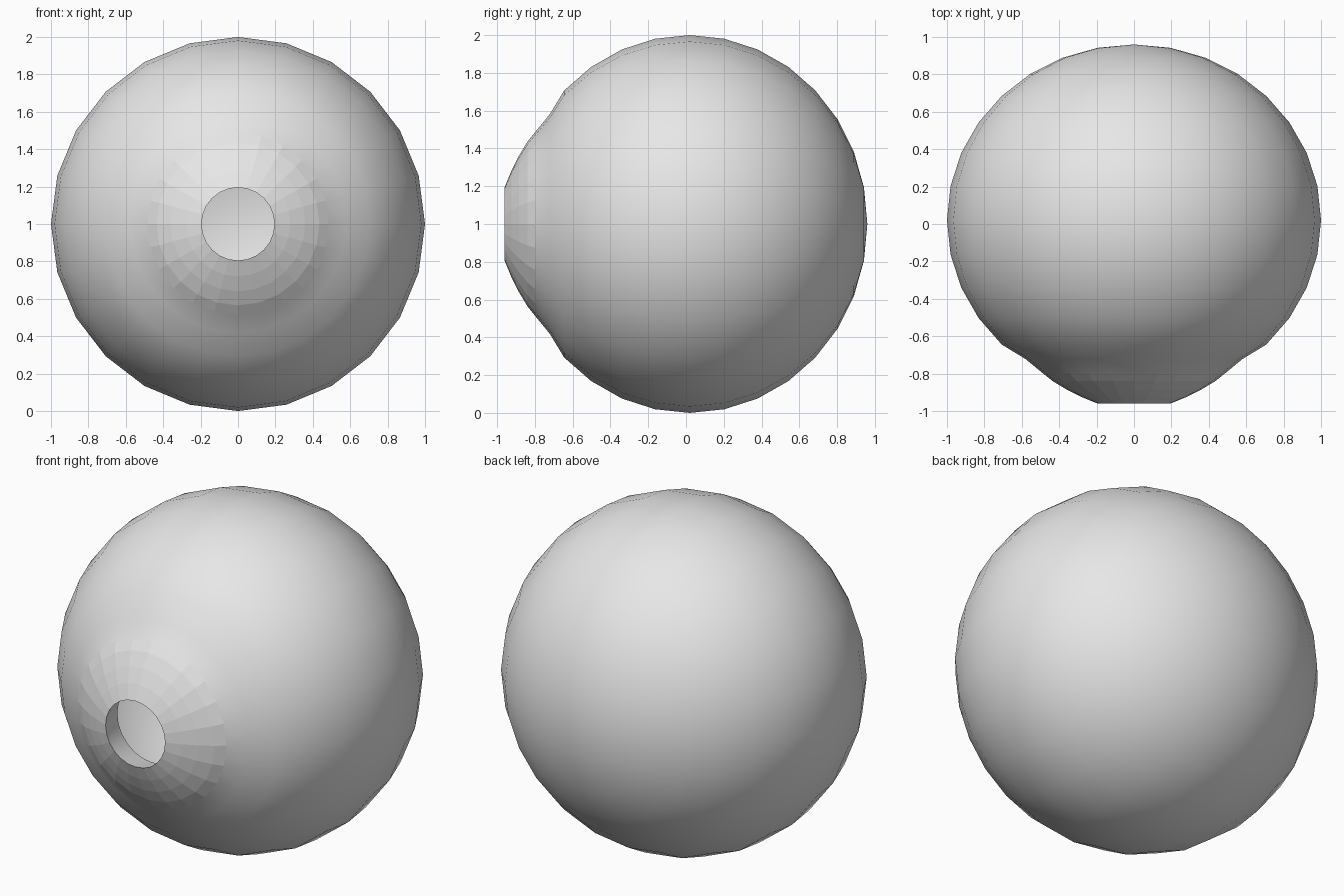
import bpy, bmesh, math

if "Cube" in bpy.data.objects:
    bpy.data.objects.remove(bpy.data.objects["Cube"])

SEG = 24


def lathe(name, profile, mat, smooth):
    """Spin (radius, y) points about the y axis through z = 1."""
    bm = bmesh.new()
    rings = []
    for r, y in profile:
        if r < 1e-4:
            rings.append([bm.verts.new((0, y, 1))])
        else:
            rings.append([bm.verts.new((r * math.cos(2 * math.pi * i / SEG), y,
                                        1 + r * math.sin(2 * math.pi * i / SEG)))
                          for i in range(SEG)])
    for a, b in zip(rings, rings[1:]):
        for i in range(SEG):
            j = (i + 1) % SEG
            if len(a) == 1:
                f = bm.faces.new((a[0], b[i], b[j]))
            else:
                f = bm.faces.new((a[i], b[i], b[j], a[j]))
            f.smooth = smooth
            f.normal_update()
            # profiles run back to front, so outward faces point away from the centre
            c = f.calc_center_median()
            if f.normal.x * c.x + f.normal.y * c.y + f.normal.z * (c.z - 1) < 0:
                f.normal_flip()
    me = bpy.data.meshes.new(name)
    bm.to_mesh(me)
    bm.free()
    me.materials.append(mat)
    ob = bpy.data.objects.new(name, me)
    bpy.context.collection.objects.link(ob)
    return ob


grey = bpy.data.materials.new("plain grey")
grey.diffuse_color = (0.8, 0.8, 0.8, 1)
grey.use_nodes = True
grey.node_tree.nodes["Principled BSDF"].inputs["Base Color"].default_value = grey.diffuse_color

# Eyeball: slightly flattened sphere, open at the front
ball = []
for k in range(13):
    lat = math.radians(90 - 11.25 * k)
    ball.append((math.cos(lat), 0.02 + 0.94 * math.sin(lat)))
ball += [(0.58, -0.722), (0.485, -0.80)]
lathe("eyeball", ball, grey, True)

# Iris: faceted dome ring around the pupil opening
lathe("iris", [(0.485, -0.80), (0.435, -0.84), (0.36, -0.885),
               (0.28, -0.925), (0.195, -0.96)], grey, False)

# Pupil wall: short sleeve running back into the hollow ball
sleeve = lathe("pupil_wall", [(0.23, -0.80), (0.195, -0.96)], grey, True)
sleeve.data.flip_normals()
